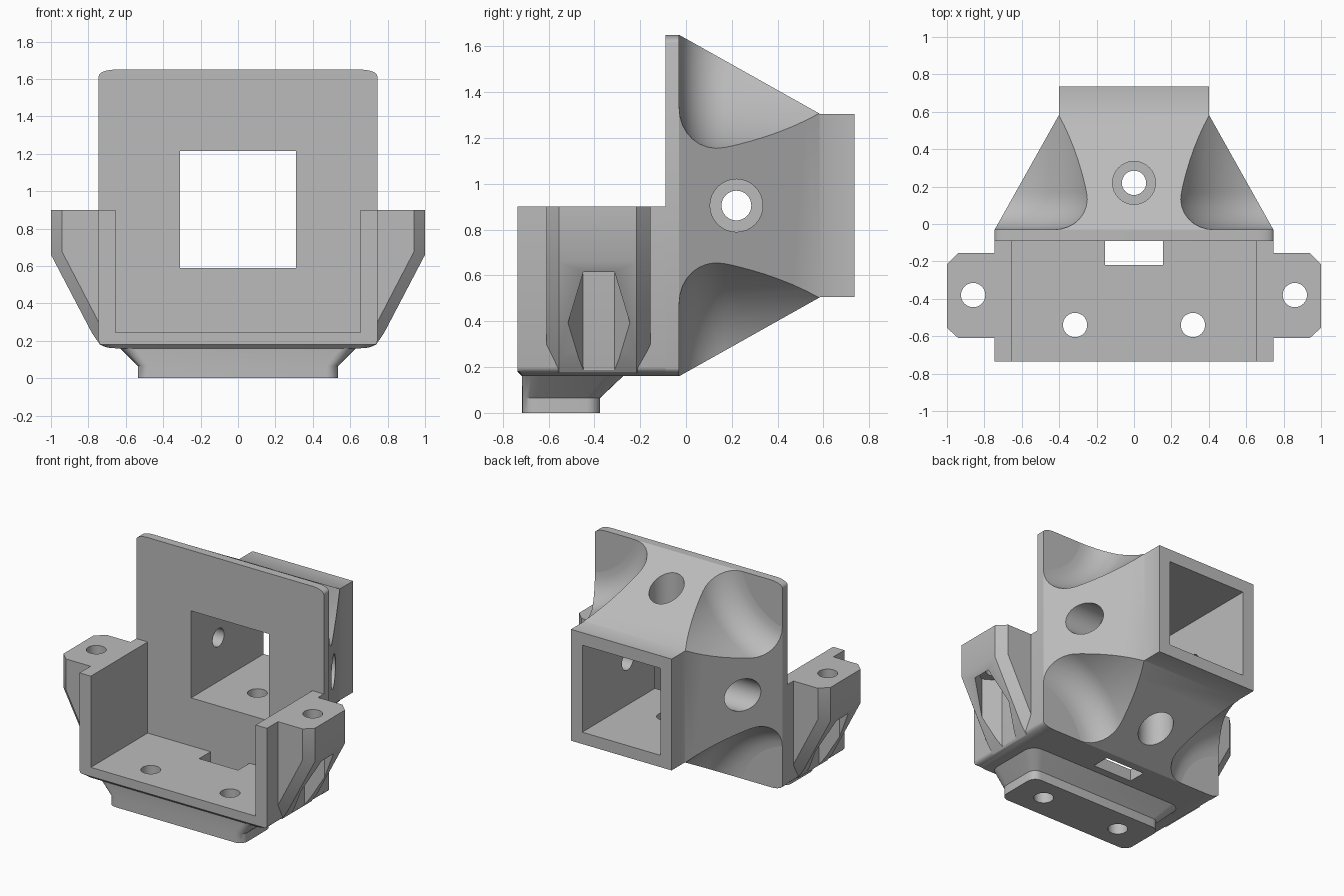
import bpy, bmesh, math

if "Cube" in bpy.data.objects:
    bpy.data.objects.remove(bpy.data.objects["Cube"], do_unlink=True)

grey = bpy.data.materials.new("plain_grey")
grey.use_nodes = True
grey.diffuse_color = (0.5, 0.5, 0.5, 1)
grey.node_tree.nodes["Principled BSDF"].inputs["Base Color"].default_value = (0.5, 0.5, 0.5, 1)

X, Y, Z = 0, 1, 2
MID = 0.905          # height of the socket axis
HOLE = 0.065         # screw hole radius


def place(axis, level, u, v):
    return [(level, u, v), (u, level, v), (u, v, level)][axis]


def loft(name, axis, rings):
    """Solid skinned through (level, outline) rings along an axis."""
    bm = bmesh.new()
    loops = [[bm.verts.new(place(axis, lv, u, v)) for u, v in pts] for lv, pts in rings]
    n = len(loops[0])
    for a, b in zip(loops, loops[1:]):
        for i in range(n):
            j = (i + 1) % n
            bm.faces.new((a[i], a[j], b[j], b[i]))
    bm.faces.new(loops[0][::-1])
    bm.faces.new(loops[-1])
    bmesh.ops.recalc_face_normals(bm, faces=bm.faces)
    mesh = bpy.data.meshes.new(name)
    bm.to_mesh(mesh)
    bm.free()
    mesh.materials.append(grey)
    ob = bpy.data.objects.new(name, mesh)
    bpy.context.collection.objects.link(ob)
    return ob


def circle(u, v, r, n=32, phase=0.0):
    return [(u + r * math.cos(phase + math.tau * i / n),
             v + r * math.sin(phase + math.tau * i / n)) for i in range(n)]


def box(u0, u1, v0, v1):
    return [(u0, v0), (u1, v0), (u1, v1), (u0, v1)]


def rounded(u0, u1, v0, v1, ru, rv, steps=6):
    pts = []
    corners = [(u1 - ru, v1 - rv), (u0 + ru, v1 - rv), (u0 + ru, v0 + rv), (u1 - ru, v0 + rv)]
    for k, (cu, cv) in enumerate(corners):
        for i in range(steps + 1):
            a = math.pi / 2 * (k + i / steps)
            pts.append((cu + ru * math.cos(a), cv + rv * math.sin(a)))
    return pts


def prism(axis, pts, lo, hi):
    return loft("cutter", axis, [(lo, pts), (hi, pts)])


def cut(ob, cutters):
    for c in cutters:
        m = ob.modifiers.new("cut", 'BOOLEAN')
        m.operation, m.solver, m.object = 'DIFFERENCE', 'EXACT', c
    bpy.context.view_layer.update()
    done = bpy.data.meshes.new_from_object(ob.evaluated_get(bpy.context.evaluated_depsgraph_get()))
    ob.modifiers.clear()
    ob.data = done
    for c in cutters:
        bpy.data.objects.remove(c, do_unlink=True)


def floor_holes():
    return [prism(Z, circle(s * 0.315, -0.54, HOLE), -0.1, 0.4) for s in (-1, 1)]


def window():
    return prism(Y, box(-0.31, 0.31, 0.59, 1.215), -0.3, 1.0)


# Upright plate with a square window
outline = rounded(-0.745, 0.745, 0.16, 1.65, 0.09, 0.035)
plate = loft("back_plate", Y, [(-0.09, outline), (-0.03, outline)])
cut(plate, [window()])

# Tapered socket ending in a square tube
def square(h):
    return box(-h, h, MID - h, MID + h)


socket = loft("socket", Y, [(-0.03, square(0.745)), (0.585, square(0.4)), (0.735, square(0.4))])
cutters = [window()]

# Scoops at the four corners, filleted where they meet the plate
R, FILLET = 0.65, 0.2
centre = 0.4 + (R + 0.003) / math.sqrt(2)
levels = [(-0.06, R - FILLET)]
for i in range(9):
    a = math.pi / 2 * i / 8
    levels.append((-0.03 + FILLET * (1 - math.cos(a)), R - FILLET + FILLET * math.sin(a)))
levels.append((0.7, R))
for sx in (-1, 1):
    for sz in (-1, 1):
        cutters.append(loft("cutter", Y, [(y, circle(sx * centre, MID + sz * centre, r, 96))
                                          for y, r in levels]))

# Cross screw holes with counterbores on all four sides
cutters.append(prism(X, circle(0.22, MID, HOLE), -1, 1))
cutters.append(prism(Z, circle(0, 0.22, HOLE), -0.2, 2))
for s in (-1, 1):
    cutters.append(prism(X, circle(0.22, MID, 0.115), s * 0.4, s * 0.9))
    cutters.append(prism(Z, circle(0, 0.22, 0.115), MID + s * 0.4, MID + s * 0.9))
cut(socket, cutters)

# U-shaped tray with rounded lower edges and a bevelled front lip
lower = [p for p in rounded(-0.745, 0.745, 0.16, 1.5, 0.09, 0.04) if p[1] < 0.5]
channel = [(-0.745, 0.9)] + lower + [(0.745, 0.9), (0.655, 0.9), (0.655, 0.245),
                                     (-0.655, 0.245), (-0.655, 0.9)]
lip = [(u, max(v, 0.18)) for u, v in channel]
tray = loft("tray", Y, [(-0.735, lip), (-0.715, channel), (-0.09, channel)])
cut(tray, floor_holes() + [prism(Z, box(-0.155, 0.155, -0.22, -0.05), 0.1, 0.4)])

# Side ears with chamfered edges, a screw hole and a hexagonal nut pocket
full = [(0.735, 0.9), (1, 0.9), (1, 0.66), (0.78, 0.24), (0.735, 0.175)]
inset = [(0.735, 0.9), (0.94, 0.9), (0.94, 0.675), (0.745, 0.3), (0.735, 0.28)]
for s, side in ((1, "left"), (-1, "right")):
    rings = [(y, [(s * u, v) for u, v in pts]) for y, pts in
             ((-0.61, inset), (-0.555, full), (-0.215, full), (-0.155, inset))]
    ear = loft(side + "_ear", Y, rings)
    cut(ear, [prism(Z, circle(s * 0.86, -0.38, HOLE), 0, 1.2),
              prism(Z, circle(s * 0.86, -0.38, 0.135, 6, math.pi / 2), 0, 0.68)])

# Foot block flaring out under the tray
base = rounded(-0.535, 0.535, -0.715, -0.375, 0.06, 0.06)
flare = rounded(-0.63, 0.63, -0.715, -0.275, 0.08, 0.08)
foot = loft("foot", Z, [(0, base), (0.065, base), (0.16, flare)])
cut(foot, floor_holes())

# Smooth curved walls, keep hard edges sharp
bpy.ops.object.select_all(action='DESELECT')
for ob in (plate, socket, tray, foot, *[bpy.data.objects[n + "_ear"] for n in ("left", "right")]):
    ob.select_set(True)
    bpy.context.view_layer.objects.active = ob
bpy.ops.object.shade_smooth_by_angle(angle=math.radians(30))
